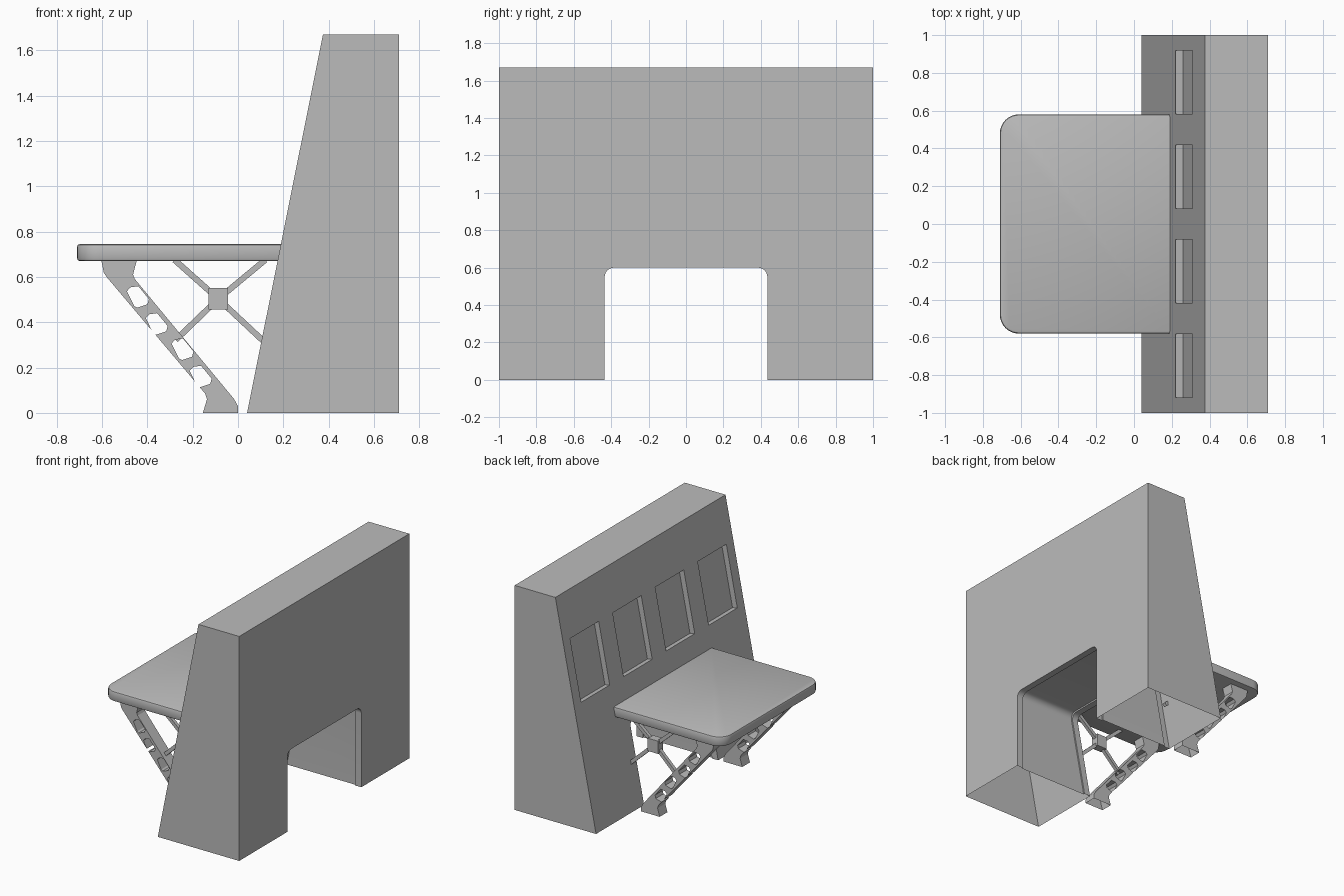
import bpy, bmesh, math
from mathutils import Vector

if "Cube" in bpy.data.objects:
    bpy.data.objects.remove(bpy.data.objects["Cube"], do_unlink=True)

grey = bpy.data.materials.new("plain_grey")
grey.use_nodes = True
COLOUR = (0.5, 0.5, 0.5, 1)
grey.diffuse_color = COLOUR
grey.node_tree.nodes["Principled BSDF"].inputs["Base Color"].default_value = COLOUR

H = 1.67


def slope_x(z):
    """x of the leaning wall face at height z."""
    return 0.04 + 0.335 * z / H


def loft(name, ring_a, ring_b):
    """Closed solid between two matching rings of points."""
    bm = bmesh.new()
    a = [bm.verts.new(p) for p in ring_a]
    b = [bm.verts.new(p) for p in ring_b]
    bm.faces.new(a)
    bm.faces.new(b)
    for i in range(len(a)):
        j = (i + 1) % len(a)
        bm.faces.new((a[i], a[j], b[j], b[i]))
    bmesh.ops.recalc_face_normals(bm, faces=bm.faces)
    mesh = bpy.data.meshes.new(name)
    bm.to_mesh(mesh)
    bm.free()
    mesh.materials.append(grey)
    ob = bpy.data.objects.new(name, mesh)
    bpy.context.collection.objects.link(ob)
    return ob


def prism(name, profile, y0, y1):
    """Extrude an x-z profile along y."""
    return loft(name, [(x, y0, z) for x, z in profile], [(x, y1, z) for x, z in profile])


def arc(cx, cy, r, start, end, n=8):
    return [(cx + r * math.cos(math.radians(start + (end - start) * i / n)),
             cy + r * math.sin(math.radians(start + (end - start) * i / n)))
            for i in range(n + 1)]


def bake(ob):
    """Apply the modifiers."""
    dg = bpy.context.evaluated_depsgraph_get()
    mesh = bpy.data.meshes.new_from_object(ob.evaluated_get(dg))
    ob.modifiers.clear()
    ob.data = mesh


def carve(ob, cutters):
    for c in cutters:
        mod = ob.modifiers.new("cut", "BOOLEAN")
        mod.operation, mod.solver, mod.object = "DIFFERENCE", "EXACT", c
    bake(ob)
    for c in cutters:
        bpy.data.objects.remove(c, do_unlink=True)


def open_bottom(ob):
    """Remove the faces on the ground, leaving a hollow shell."""
    bm = bmesh.new()
    bm.from_mesh(ob.data)
    low = [f for f in bm.faces if all(abs(v.co.z) < 0.001 for v in f.verts)]
    bmesh.ops.delete(bm, geom=low, context="FACES")
    bm.to_mesh(ob.data)
    bm.free()


def smooth(ob):
    bpy.ops.object.select_all(action="DESELECT")
    ob.select_set(True)
    bpy.context.view_layer.objects.active = ob
    bpy.ops.object.shade_smooth_by_angle(angle=math.radians(30))


# Leaning wall
wall = prism("wall", [(0.04, 0), (0.71, 0), (0.71, H), (slope_x(H), H)], -1, 1)


# Arched opening, slightly wider behind a thin lip at both ends
def arch(half, top, front, back):
    r = 0.05
    ring = [(half, -0.1)] + arc(half - r, top - r, r, 0, 90)
    ring += arc(r - half, top - r, r, 90, 180) + [(-half, -0.1)]
    return loft("arch_cutter", [(slope_x(z) + front, y, z) for y, z in ring],
                [(back, y, z) for y, z in ring])


cutters = [arch(0.435, 0.6, -0.2, 0.9), arch(0.445, 0.61, 0.05, 0.66)]

# Four shallow recesses in the leaning face
lean = Vector((slope_x(1) - slope_x(0), 1)).normalized()
inward = Vector((lean.y, -lean.x))
low, high = Vector((slope_x(0.9), 0.9)), Vector((slope_x(1.35), 1.35))
for yc in (-0.75, -0.25, 0.25, 0.75):
    profile = [low - inward * 0.05, low + inward * 0.04,
               high + inward * 0.04, high - inward * 0.05]
    cutters.append(prism("recess_cutter", profile, yc - 0.168, yc + 0.168))
carve(wall, cutters)
open_bottom(wall)
smooth(wall)

# Table top with rounded outer corners
R, W = 0.1, 0.58
outline = [(0.2, W)] + arc(R - 0.71, W - R, R, 90, 180)
outline += arc(R - 0.71, R - W, R, 180, 270) + [(0.2, -W)]
table = loft("table_top", [(x, y, 0.67) for x, y in outline],
             [(x, y, 0.745) for x, y in outline])
bev = table.modifiers.new("soft_edge", "BEVEL")
bev.width, bev.segments = 0.012, 2
bev.limit_method, bev.angle_limit = "ANGLE", math.radians(40)
bake(table)
smooth(table)

LEG = [(-0.155, 0), (0, 0), (0, 0.03), (-0.018, 0.062), (-0.455, 0.59),
       (-0.463, 0.61), (-0.447, 0.672), (-0.603, 0.672), (-0.592, 0.618),
       (-0.58, 0.6), (-0.145, 0.085), (-0.137, 0.06)]
HOLE = [(-0.05, 0.025), (-0.035, 0.042), (0.0, 0.047), (0.047, -0.01),
        (0.04, -0.033), (-0.005, -0.048), (-0.018, -0.04)]
CENTRES = [(-0.44, 0.512), (-0.357, 0.393), (-0.243, 0.281), (-0.163, 0.161)]
HUB = Vector((-0.087, 0.503))
ARM_ENDS = [(-0.28, 0.675), (0.12, 0.675), (-0.275, 0.322), (0.125, 0.305)]

for side, yc in (("right", -0.485), ("left", 0.485)):
    # Slanted leg with four weight-saving holes
    leg = prism(side + "_leg", LEG, yc - 0.045, yc + 0.045)
    carve(leg, [prism("hole_cutter", [(cx + x, cz + z) for x, z in HOLE], yc - 0.1, yc + 0.1)
                for cx, cz in CENTRES])
    open_bottom(leg)
    # Cross brace: square hub and four thin arms
    h = 0.043
    hub = [(HUB.x + sx * h, HUB.y + sz * h * 1.1)
           for sx, sz in ((-1, -1), (1, -1), (1, 1), (-1, 1))]
    prism(side + "_brace_hub", hub, yc - 0.03, yc + 0.03)
    for i, end in enumerate(ARM_ENDS):
        end = Vector(end)
        d = (end - HUB).normalized()
        n = Vector((-d.y, d.x)) * 0.013
        prism(f"{side}_brace_arm_{i + 1}", [HUB + n, end + n, end - n, HUB - n],
              yc - 0.013, yc + 0.013)
